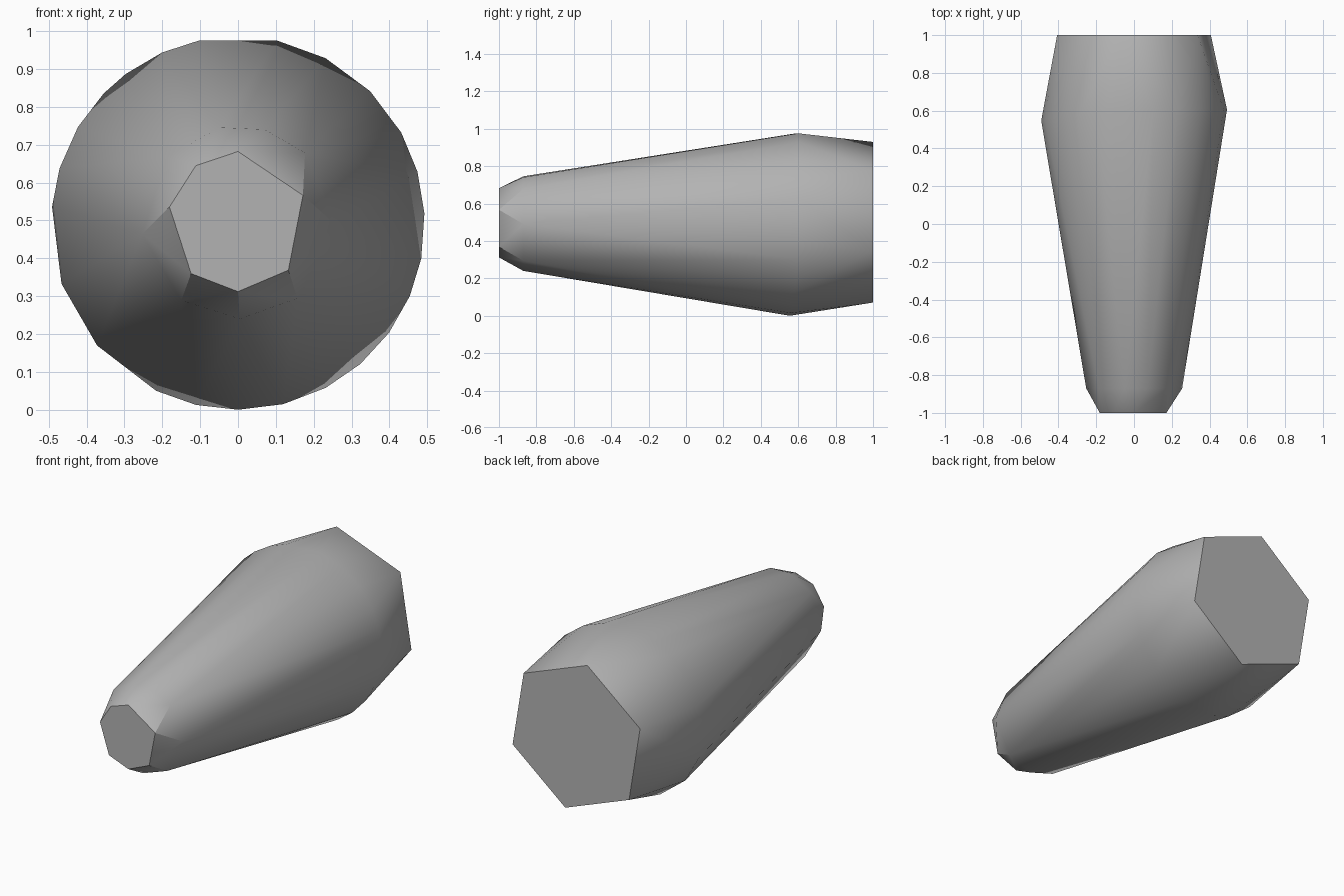
import bpy
import bmesh
from math import radians, sin, cos

cube = bpy.data.objects.get("Cube")
if cube:
    bpy.data.objects.remove(cube, do_unlink=True)


def make_material(name, color):
    mat = bpy.data.materials.new(name)
    mat.use_nodes = True
    mat.diffuse_color = color
    mat.node_tree.nodes["Principled BSDF"].inputs["Base Color"].default_value = color
    return mat


def add_ring(bm, angles, radius, centre_z, y, tilt_x=0.0, tilt_z=0.0):
    """Add points around the y axis; the tilts lean the ring along its length."""
    for angle in angles:
        x = radius * cos(radians(angle))
        z = radius * sin(radians(angle))
        bm.verts.new((x, y + tilt_x * x + tilt_z * z, centre_z + z))


bm = bmesh.new()

# Small irregular seven-sided tip
add_ring(bm, [90, 22, -44, -90, -132, 168, 127], 0.185, 0.497, -1.0)

# Shoulder behind the tip
add_ring(bm, [101, 74, 46, -1, -52, -89, -126, -173, 137], 0.255, 0.495, -0.87)

# Widest section, slightly skewed, with a few missing corners
wide_angles = [78, 62, 45, 29, 16, 3, -11, -23, -36, -49, -62, -76, -90,
               -103, -116, -139, -161, 175, 163, 149, 136, 127, 114, 102]
add_ring(bm, wide_angles, 0.493, 0.493, 0.575, tilt_x=0.06, tilt_z=0.04)

# Six-sided flat rear end
add_ring(bm, [99.3 + 60 * i for i in range(6)], 0.435, 0.5, 1.0)

# Wrap the sections in one faceted skin
bmesh.ops.convex_hull(bm, input=bm.verts[:])
bmesh.ops.dissolve_limit(bm, angle_limit=radians(0.5),
                         verts=bm.verts[:], edges=bm.edges[:])
bmesh.ops.recalc_face_normals(bm, faces=bm.faces[:])

mesh = bpy.data.meshes.new("tapered_body")
bm.to_mesh(mesh)
bm.free()
mesh.materials.append(make_material("plain grey", (0.45, 0.45, 0.45, 1.0)))

body = bpy.data.objects.new("tapered_body", mesh)
bpy.context.collection.objects.link(body)

# Soft flanks with crisp end caps
bpy.ops.object.select_all(action="DESELECT")
body.select_set(True)
bpy.context.view_layer.objects.active = body
bpy.ops.object.shade_smooth_by_angle(angle=radians(30))
